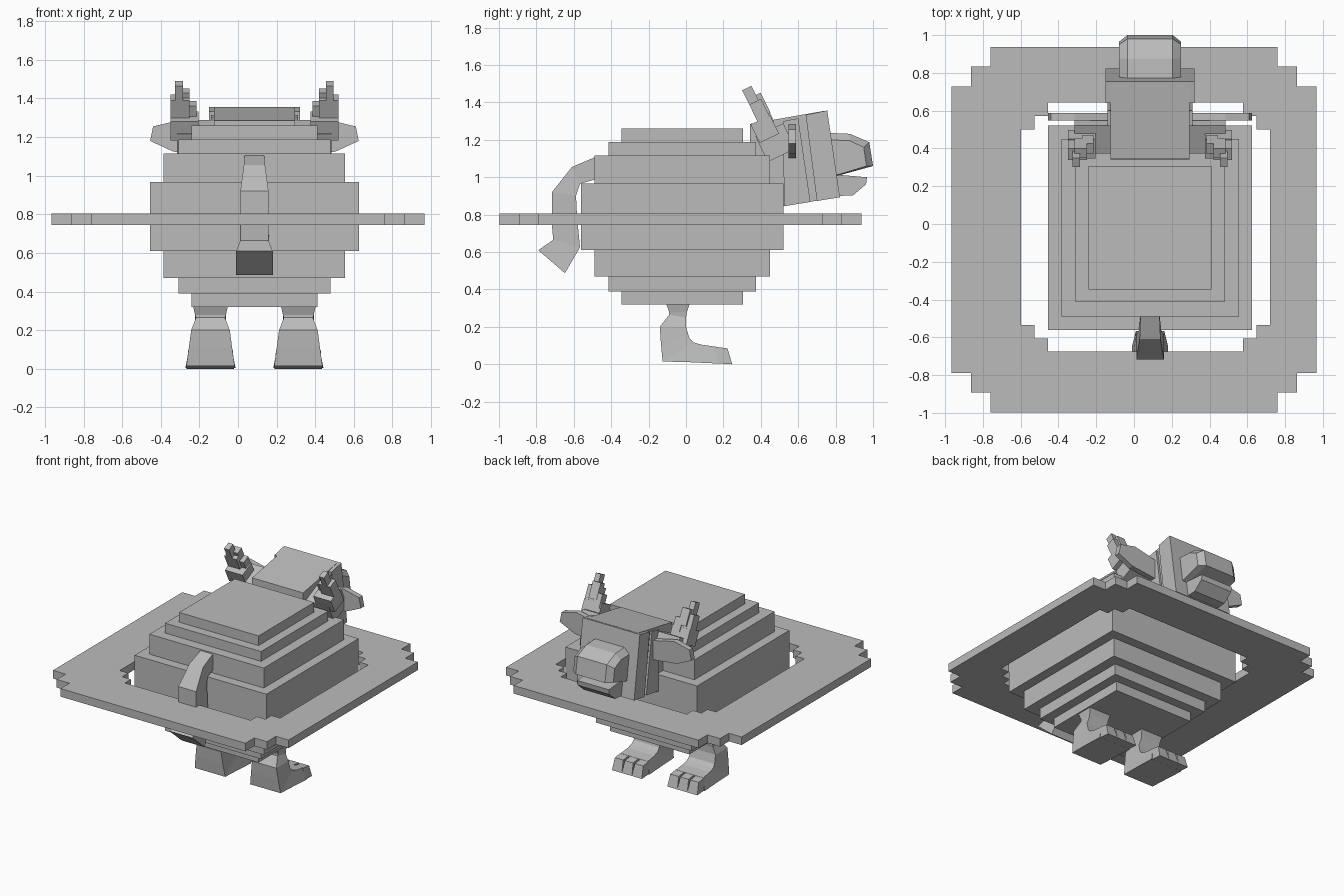
import bpy
import bmesh
from mathutils import Matrix, Vector
from math import radians

if "Cube" in bpy.data.objects:
    bpy.data.objects.remove(bpy.data.objects["Cube"], do_unlink=True)

CX = 0.085  # the creature's middle plane

grey = bpy.data.materials.new("plain grey")
grey.use_nodes = True
colour = (0.5, 0.5, 0.5, 1)
grey.diffuse_color = colour
grey.node_tree.nodes["Principled BSDF"].inputs["Base Color"].default_value = colour


def finish(name, bm):
    bmesh.ops.recalc_face_normals(bm, faces=bm.faces)
    mesh = bpy.data.meshes.new(name)
    bm.to_mesh(mesh)
    bm.free()
    mesh.materials.append(grey)
    obj = bpy.data.objects.new(name, mesh)
    bpy.context.collection.objects.link(obj)
    return obj


def loft(name, rings, caps=True):
    """Join equal-sized point rings with quads."""
    bm = bmesh.new()
    loops = [[bm.verts.new(p) for p in ring] for ring in rings]
    n = len(loops[0])
    pairs = list(zip(loops, loops[1:]))
    if not caps:
        pairs.append((loops[-1], loops[0]))
    for a, b in pairs:
        for i in range(n):
            j = (i + 1) % n
            bm.faces.new((a[i], a[j], b[j], b[i]))
    if caps:
        bm.faces.new(loops[0])
        bm.faces.new(loops[-1])
    return finish(name, bm)


def strip(name, x, sections):
    """Four-sided limb; each section is (y, z, half width) twice."""
    rings = []
    for y0, z0, w0, y1, z1, w1 in sections:
        rings.append([(x - w0, y0, z0), (x + w0, y0, z0),
                      (x + w1, y1, z1), (x - w1, y1, z1)])
    return loft(name, rings)


def prism(name, outline, half_inner, half_outer=None):
    """Side outline in (y, z) extruded evenly about the middle plane."""
    half_outer = half_outer or half_inner
    rings = [[(CX + s, y, z) for y, z in outline] for s in (-half_inner, half_outer)]
    return loft(name, rings)


def box(name, lo, hi, frame=None):
    bm = bmesh.new()
    bmesh.ops.create_cube(bm, size=1)
    lo, hi = Vector(lo), Vector(hi)
    place = Matrix.Translation((lo + hi) / 2) @ Matrix.Diagonal((*(hi - lo), 1))
    bm.transform((frame or Matrix()) @ place)
    return finish(name, bm)


# Stepped shell
steps = [(0.326, 0.32), (0.326, 0.39), (0.394, 0.39), (0.394, 0.47),
         (0.47, 0.47), (0.47, 0.61), (0.541, 0.61), (0.541, 0.967),
         (0.47, 0.967), (0.47, 1.115), (0.394, 1.115), (0.394, 1.188),
         (0.326, 1.188), (0.326, 1.26)]
loft("stepped_body", [[(CX + sx * h, sy * h - 0.02, z)
                       for sx, sy in ((-1, -1), (1, -1), (1, 1), (-1, 1))]
                      for h, z in steps])


# Flat ring with stair-step corners
def stepped_loop(cx, cy, h, s, z):
    pts = [(h, h - 2 * s), (h - s, h - 2 * s), (h - s, h - s),
           (h - 2 * s, h - s), (h - 2 * s, h)]
    loop = []
    for _ in range(4):
        loop += [(cx + x, cy + y, z) for x, y in pts]
        pts = [(-y, x) for x, y in pts]
    return loop


outer = (0, -0.03, 0.967, 0.104)
inner = (0.061, -0.017, 0.659, 0.071)
loft("flat_ring", [stepped_loop(*outer, 0.745), stepped_loop(*outer, 0.805),
                   stepped_loop(*inner, 0.805), stepped_loop(*inner, 0.745)], caps=False)

# Tail
strip("tail", CX, [
    (-0.48, 1.11, 0.05, -0.48, 0.99, 0.05),
    (-0.61, 1.055, 0.055, -0.567, 0.965, 0.06),
    (-0.717, 0.92, 0.073, -0.588, 0.9, 0.073),
    (-0.717, 0.745, 0.073, -0.583, 0.8, 0.073),
    (-0.71, 0.665, 0.073, -0.567, 0.625, 0.075),
    (-0.79, 0.61, 0.095, -0.647, 0.487, 0.095)])

# Legs and toes
for side, label in ((-1, "right"), (1, "left")):
    x = CX + side * 0.2275
    strip(label + "_leg", x, [
        (-0.107, 0.325, 0.09, 0.02, 0.325, 0.09),
        (-0.09, 0.28, 0.08, 0.005, 0.28, 0.08),
        (-0.09, 0.265, 0.075, 0, 0.25, 0.08),
        (-0.14, 0.2, 0.1, 0, 0.2, 0.1),
        (-0.134, 0.11, 0.112, 0.018, 0.14, 0.105),
        (-0.125, 0.015, 0.125, 0.04, 0.118, 0.108),
        (0.02, 0.011, 0.128, 0.08, 0.105, 0.11),
        (0.17, 0.004, 0.13, 0.16, 0.094, 0.112)])
    for i in (-1, 0, 1):
        strip(f"{label}_toe_{i + 2}", x + i * 0.082, [
            (0.16, 0.005, 0.041, 0.15, 0.094, 0.034),
            (0.247, 0, 0.041, 0.222, 0.085, 0.034)])

# Head, front block and muzzle
prism("head", [(0.343, 1.285), (0.74, 1.355), (0.81, 0.893), (0.524, 0.845),
               (0.34, 0.87)], 0.21)
prism("face_block", [(0.64, 1.333), (0.755, 1.357), (0.823, 0.893), (0.7, 0.873)], 0.235)
prism("cheek_plate", [(0.52, 1.3), (0.6, 1.315), (0.665, 0.868), (0.524, 0.845)], 0.225)
loft("snout", [[(CX + s * w, y, z) for y, z in pts] for s, w, pts in (
    (-1, 0.164, [(0.77, 1.2), (0.877, 1.195), (0.95, 1.16), (0.965, 1.06), (0.8, 1.01)]),
    (-1, 0.12, [(0.77, 1.237), (0.877, 1.232), (0.98, 1.187), (1.0, 1.06), (0.8, 1.005)]),
    (1, 0.12, [(0.77, 1.237), (0.877, 1.232), (0.98, 1.187), (1.0, 1.06), (0.8, 1.005)]),
    (1, 0.164, [(0.77, 1.2), (0.877, 1.195), (0.95, 1.16), (0.965, 1.06), (0.8, 1.01)]))])
prism("lower_jaw", [(0.79, 1.015), (0.968, 1.0), (0.963, 0.963), (0.893, 0.903),
                    (0.81, 0.9)], 0.13)

# Ears and stepped horns
ear = [(0.54, 1.18), (0.525, 1.255), (0.4, 1.285), (0.2, 1.24), (0.2, 1.1), (0.42, 1.125)]
horn = [("base", 0.2, 0.4, -0.095, 0.07, -0.03, 0.12),
        ("step", 0.29, 0.435, -0.09, 0.025, 0.08, 0.19),
        ("inner_prong", 0.3, 0.36, -0.03, 0.03, 0.15, 0.25),
        ("stem", 0.335, 0.435, -0.05, 0.02, 0.17, 0.29),
        ("prong", 0.335, 0.4, -0.02, 0.033, 0.2, 0.32),
        ("tip", 0.37, 0.41, -0.05, 0.005, 0.28, 0.375)]
lean = Matrix.Translation((CX, 0.51, 1.15)) @ Matrix.Rotation(radians(26), 4, "X")
for side, label in ((-1, "right"), (1, "left")):
    loft(label + "_ear", [[(CX + side * x, y, z) for x, z in ear] for y in (0.548, 0.588)])
    for part, x0, x1, v0, v1, u0, u1 in horn:
        a, b = sorted((side * x0, side * x1))
        box(f"{label}_horn_{part}", (a, v0, u0), (b, v1, u1), lean)
